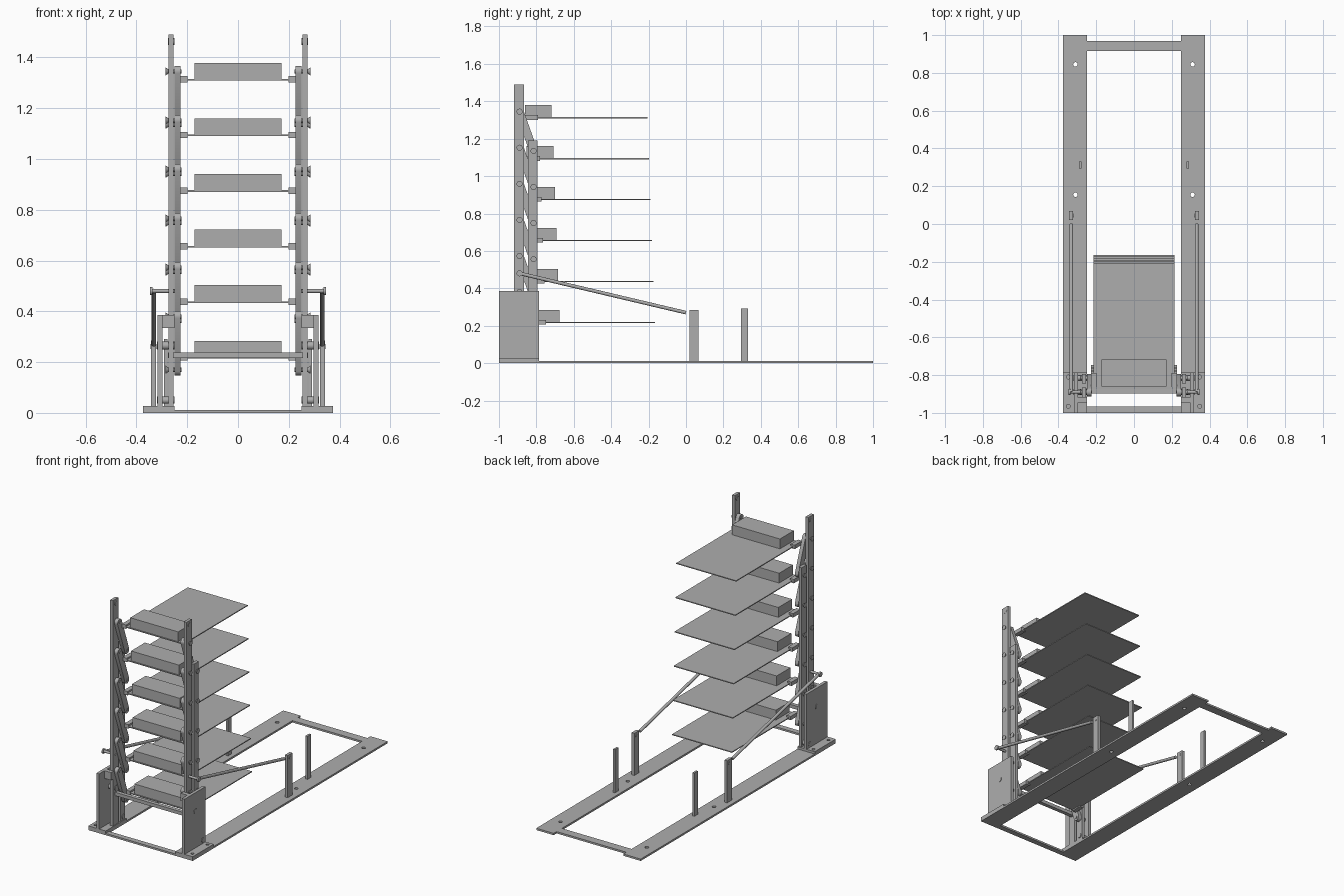
import bpy, bmesh, math
from mathutils import Vector

cube = bpy.data.objects.get("Cube")
if cube:
    bpy.data.objects.remove(cube, do_unlink=True)

grey = bpy.data.materials.new("plain grey")
grey.use_nodes = True
grey.diffuse_color = (0.42, 0.42, 0.42, 1)
grey.node_tree.nodes["Principled BSDF"].inputs["Base Color"].default_value = grey.diffuse_color


def add(name, bm):
    bmesh.ops.recalc_face_normals(bm, faces=bm.faces)
    mesh = bpy.data.meshes.new(name)
    bm.to_mesh(mesh)
    bm.free()
    mesh.materials.append(grey)
    obj = bpy.data.objects.new(name, mesh)
    bpy.context.collection.objects.link(obj)
    return obj


def box(name, x, y, z):
    """Box from (min, max) pairs."""
    bm = bmesh.new()
    bmesh.ops.create_cube(bm, size=1)
    for v in bm.verts:
        v.co = [(r[0] + r[1]) / 2 + c * (r[1] - r[0]) for c, r in zip(v.co, (x, y, z))]
    return add(name, bm)


def rod(name, a, b, r1, r2=None, sides=16):
    """Round bar or cone between two points."""
    a, b = Vector(a), Vector(b)
    bm = bmesh.new()
    bmesh.ops.create_cone(bm, cap_ends=True, segments=sides, radius1=r1,
                          radius2=r1 if r2 is None else r2, depth=(b - a).length)
    turn = (b - a).to_track_quat('Z', 'Y').to_matrix()
    for v in bm.verts:
        v.co = turn @ v.co + (a + b) / 2
    return add(name, bm)


def circle(x, y, r=0.012):
    return [(x + r * math.cos(i * math.tau / 12), y + r * math.sin(i * math.tau / 12)) for i in range(12)]


def rect(x0, x1, y0, y1):
    return [(x0, y0), (x1, y0), (x1, y1), (x0, y1)]


def sheet(name, outline, holes, z0, z1):
    """Flat plate with cut openings."""
    bm = bmesh.new()
    edges = []
    for loop in [outline] + holes:
        vs = [bm.verts.new((p[0], p[1], z0)) for p in loop]
        edges += [bm.edges.new((vs[i - 1], vs[i])) for i in range(len(vs))]
    bmesh.ops.triangle_fill(bm, edges=edges, use_beauty=True)
    out = bmesh.ops.extrude_face_region(bm, geom=bm.faces[:])
    for v in out["geom"]:
        if isinstance(v, bmesh.types.BMVert):
            v.co.z = z1
    return add(name, bm)


def link(name, x0, x1, a, b, r):
    """Round-ended bar in the yz plane."""
    ang = math.atan2(b[1] - a[1], b[0] - a[0])
    pts = []
    for c, start in ((a, ang + math.pi / 2), (b, ang - math.pi / 2)):
        pts += [(c[0] + r * math.cos(start + i * math.pi / 8),
                 c[1] + r * math.sin(start + i * math.pi / 8)) for i in range(9)]
    bm = bmesh.new()
    face = bm.faces.new([bm.verts.new((x0, y, z)) for y, z in pts])
    out = bmesh.ops.extrude_face_region(bm, geom=[face])
    for v in out["geom"]:
        if isinstance(v, bmesh.types.BMVert):
            v.co.x = x1
    return add(name, bm)


# Ground frame with a recessed rear bar
outline = [(-.375, -1), (.375, -1), (.375, 1), (.25, 1), (.25, .97),
           (-.25, .97), (-.25, 1), (-.375, 1)]
holes = [rect(-.25, .25, -.965, .915)]
holes += [circle(s * .31, y) for s in (-1, 1) for y in (.155, .845)]
sheet("ground_frame", outline, holes, 0, .012)

# Trays, stepping back slightly toward the bottom
for i in range(6):
    z, d = 1.312 - .219 * i, .0085 * i
    box("tray_sheet", (-.215, .215), (-.865 + d, -.207 + d), (z - .003, z + .003))
    box("tray_block", (-.172, .172), (-.86 + d, -.718 + d), (z + .003, z + .067))

# Cross bar between the uprights
box("cross_bar", (-.275, .275), (-.897, -.872), (.216, .238))

for s, side in ((1, "left"), (-1, "right")):
    def span(a, b):
        return tuple(sorted((s * a, s * b)))

    def name(part):
        return side + "_" + part

    # Foot and side plate
    foot_holes = [circle(s * .348, y, .01) for y in (-.965, -.81)]
    x = span(.25, .375)
    sheet(name("foot"), rect(x[0], x[1], -1, -.785), foot_holes, .012, .027)
    box(name("side_plate"), span(.297, .317), (-1, -.785), (.027, .385))
    box(name("top_spacer"), span(.25, .297), (-.945, -.919), (.335, .385))
    rod(name("plate_pivot"), (s * .25, -.89, .265), (s * .32, -.89, .265), .016)
    rod(name("plate_pin"), (s * .25, -.815, .05), (s * .32, -.815, .05), .014)

    # Front and rear uprights
    box(name("front_upright"), span(.254, .274), (-.919, -.865), (.027, 1.49))
    box(name("rear_upright"), span(.254, .274), (-.844, -.794), (.027, 1.19))
    rod(name("upright_pin"), (s * .25, -.89, 1.463), (s * .276, -.89, 1.463), .014)

    # Slanted links, hinge pins and tray brackets
    for i in range(6):
        za, zb = 1.345 - .193 * i, 1.135 - .193 * i
        link(name("link"), s * .226, s * .25, (-.89, za), (-.815, zb), .022)
        for y, z in ((-.89, za), (-.815, zb)):
            rod(name("hinge_pin"), (s * .222, y, z), (s * .284, y, z), .008)
            rod(name("hinge_head"), (s * .274, y, z), (s * .285, y, z), .008, .016)
        z, d = 1.312 - .219 * i, .0085 * i
        box(name("tray_bracket"), span(.199, .228), (-.865 + d, -.79 + d), (z - .011, z + .014))

    # Push rod with its pivot
    rod(name("push_rod"), (s * .332, -.89, .48), (s * .332, 0, .27), .0095)
    rod(name("push_pivot"), (s * .25, -.89, .48), (s * .34, -.89, .48), .008)
    rod(name("push_head"), (s * .337, -.89, .48), (s * .346, -.89, .48), .016)

    # Stop posts on the ground frame
    box(name("rod_post"), span(.323, .343), (.02, .068), (.012, .285))
    rod(name("rod_post_pin"), (s * .321, .045, .262), (s * .345, .045, .262), .01)
    box(name("stop_post"), span(.278, .292), (.295, .332), (.012, .292))

# Smooth the round parts
bpy.ops.object.select_all(action='DESELECT')
for o in bpy.context.collection.objects:
    if o.type == 'MESH' and any(k in o.name for k in ("pin", "rod", "pivot", "head", "link")):
        o.select_set(True)
        bpy.context.view_layer.objects.active = o
bpy.ops.object.shade_smooth_by_angle()
